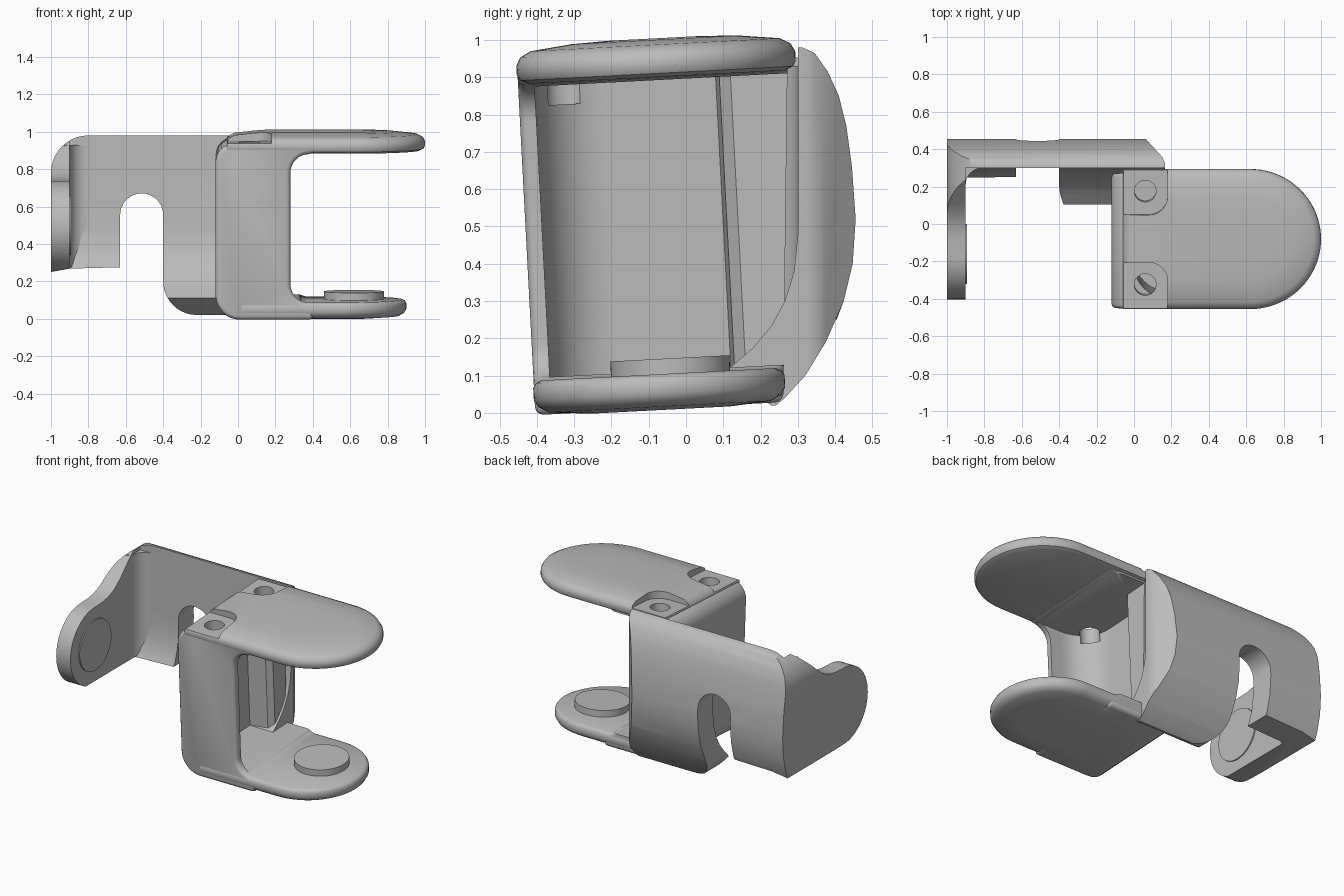
import bpy, bmesh
from math import sin, cos, radians, pi
from mathutils import Matrix, Vector

old = bpy.data.objects.get("Cube")
if old:
    bpy.data.objects.remove(old, do_unlink=True)

grey = bpy.data.materials.new("matte_grey")
grey.use_nodes = True
COLOR = (0.5, 0.5, 0.5, 1)
grey.diffuse_color = COLOR
for node in grey.node_tree.nodes:
    if node.type == 'BSDF_PRINCIPLED':
        node.inputs["Base Color"].default_value = COLOR


def arc(cx, cy, rx, a0, a1, n=8, ry=None):
    ry = ry or rx
    angles = [radians(a0 + (a1 - a0) * i / n) for i in range(n + 1)]
    return [(cx + rx * cos(a), cy + ry * sin(a)) for a in angles]


def loft(name, rings):
    """Join equal-length closed rings of 3D points and cap both ends."""
    bm = bmesh.new()
    loops = [[bm.verts.new(p) for p in ring] for ring in rings]
    n = len(loops[0])
    for a, b in zip(loops, loops[1:]):
        for i in range(n):
            j = (i + 1) % n
            bm.faces.new((a[i], a[j], b[j], b[i]))
    bm.faces.new(loops[0][::-1])
    bm.faces.new(loops[-1])
    bmesh.ops.recalc_face_normals(bm, faces=bm.faces)
    mesh = bpy.data.meshes.new(name)
    bm.to_mesh(mesh)
    bm.free()
    mesh.materials.append(grey)
    ob = bpy.data.objects.new(name, mesh)
    bpy.context.collection.objects.link(ob)
    return ob


def prism(name, pts, axis, lo, hi):
    place = {'x': lambda p, d: (d, p[0], p[1]),
             'y': lambda p, d: (p[0], d, p[1]),
             'z': lambda p, d: (p[0], p[1], d)}[axis]
    return loft(name, [[place(p, d) for p in pts] for d in (lo, hi)])


def apply(ob, mod):
    bpy.ops.object.select_all(action='DESELECT')
    bpy.context.view_layer.objects.active = ob
    ob.select_set(True)
    bpy.ops.object.modifier_apply(modifier=mod.name)


def boolean(ob, cutter, operation='DIFFERENCE'):
    mod = ob.modifiers.new("cut", 'BOOLEAN')
    mod.operation, mod.object, mod.solver = operation, cutter, 'EXACT'
    apply(ob, mod)


helpers = []


def cutter(*args):
    ob = prism(*args)
    ob.hide_render = True
    helpers.append(ob)
    return ob


# Clevis plates: rounded-end outlines stacked with inset edges
def plate(name, x0, cx, x1, y0, y1, layers):
    rings = []
    for inset, z in layers:
        mid, half = (y0 + y1) / 2, (y1 - y0) / 2 - inset
        pts = [(x0 + inset, mid - half)]
        pts += arc(cx, mid, x1 - cx - inset, -90, 90, 40, half)
        pts += [(x0 + inset, mid + half)]
        rings.append([(x, y, z) for x, y in pts])
    return loft(name, rings)


top_plate = plate("top_plate", -0.06, 0.62, 1.0, -0.432, 0.317,
                  [(0.03, 0.9), (0.008, 0.91), (0, 0.925), (0, 0.95),
                   (0.012, 0.972), (0.04, 0.987), (0.15, 1.0), (0.25, 1.004)])
bottom_plate = plate("bottom_plate", 0.02, 0.56, 0.9, -0.432, 0.243,
                     [(0.15, 0.008), (0.04, 0.017), (0.012, 0.032), (0, 0.052),
                      (0, 0.085), (0.008, 0.097), (0.022, 0.104)])

# Clevis frame: C-shaped profile, back face leaning with height
profile = [(0.4, 0.012), (0.4, 0.101)]
profile += arc(0.38, 0.202, 0.1, 270, 180)
profile += arc(0.38, 0.798, 0.1, 180, 90)
profile += [(0.4, 0.898), (0.4, 0.955)]
profile += arc(-0.02, 0.855, 0.1, 90, 180)
profile += arc(0.01, 0.142, 0.13, 180, 270)
frame = loft("clevis_frame", [[(x, -0.43, z) for x, z in profile],
                              [(x, 0.235 + 0.065 * z, z) for x, z in profile]])
bevel = frame.modifiers.new("round", 'BEVEL')
bevel.width, bevel.segments, bevel.limit_method = 0.022, 3, 'ANGLE'
bevel.angle_limit, bevel.use_clamp_overlap = radians(40), False
apply(frame, bevel)

# Hollow channel inside the frame, open towards the back
channel = [(0.6, -0.39), (0.22, -0.385)]
channel += arc(0.2, -0.2, 0.2, 265, 180, 10, 0.185)
channel += [(0, 0.1), (0.12, 0.11), (0.15, 0.14), (0.155, 0.6), (0.6, 0.6)]
boolean(frame, cutter("channel_cutter", channel, 'z', 0.112, 0.892))

# Screw pockets and holes on top of the clevis
for edge, side, hole_y in ((0.075, 1, 0.2), (-0.18, -1, -0.3)):
    corner = arc(0.08, 0.1, 0.1, 0, -90)
    pocket = [(0.18, 0.6)] + corner + [(-0.3, 0), (-0.3, 0.6)]
    pocket = [(x, edge + side * y) for x, y in pocket]
    boolean(top_plate, cutter("pocket_cutter", pocket, 'z', 0.957, 1.3))
    hole = cutter("hole_cutter", arc(0.06, hole_y, 0.058, 0, 345, 23), 'z', 0.84, 1.3)
    boolean(top_plate, hole)
    boolean(frame, hole)

pad = prism("bottom_pad", arc(0.62, -0.062, 0.16, 0, 354, 59), 'z', 0.09, 0.145)

# Tilt the whole clevis slightly about the x axis
pivot = Vector((0, -0.075, 0.5))
tilt = Matrix.Translation(pivot) @ Matrix.Rotation(radians(3), 4, 'X') @ Matrix.Translation(-pivot)
for ob in (top_plate, bottom_plate, frame, pad):
    ob.data.transform(tilt)

# Side silhouette of the arm, with rounded corners and the arched slot
outline = [(-1.1, 0.25), (-1, 0.25)] [1:]
outline += arc(-0.8, 0.78, 0.2, 180, 90, 10)
outline += [(0.165, 0.98), (0.165, 0.02)]
outline += arc(-0.22, 0.2, 0.18, 270, 180, 10)
outline += arc(-0.515, 0.555, 0.115, 0, 180, 20)
outline += [(-0.63, 0.275), (-0.9, 0.268)]
silhouette = cutter("silhouette_cutter", outline, 'y', -0.8, 0.8)

# Curved back arm
back_curve = [(0.3, 0.985), (0.345, 0.965), (0.38, 0.915), (0.41, 0.85), (0.43, 0.77),
              (0.445, 0.66), (0.455, 0.52), (0.447, 0.4), (0.423, 0.3)]
low_curve = [(0.375, 0.19), (0.32, 0.1), (0.265, 0.04), (0.235, 0.015)]
inner_curve = [(0.105, 0.11), (0.18, 0.175), (0.23, 0.235), (0.265, 0.3),
               (0.29, 0.38), (0.3, 0.48)]
arm = prism("back_arm", back_curve + low_curve + inner_curve, 'x', -1.0, 0.17)
boolean(arm, silhouette, 'INTERSECT')
end_cut = [(0.05, 0.47), (0.09, 0.425), (0.15, 0.36), (0.168, 0.32), (0.3, 0.32), (0.3, 0.6)]
boolean(arm, cutter("end_cutter", end_cut, 'z', -0.2, 1.2))

# Side ear with a rounded tip and a sweeping top edge
ear_pts = back_curve + [(0.4, 0.24)]
ear_pts += arc(-0.16, 0.495, 0.243, 270, 90, 28)
ear_pts += [(-0.08, 0.742), (-0.02, 0.753), (0.04, 0.778), (0.1, 0.825),
            (0.16, 0.885), (0.21, 0.932), (0.26, 0.97)]
ear = prism("side_ear", ear_pts, 'x', -1.0, -0.9)
boolean(ear, silhouette, 'INTERSECT')
ear_pad = prism("ear_pad", arc(-0.16, 0.5, 0.16, 0, 354, 59), 'x', -0.92, -0.893)

# Fillet between ear and arm
fillet = [(-0.93, 0.2)] + arc(-0.81, 0.21, 0.09, 180, 90) + [(-0.81, 0.33), (-0.93, 0.33)]
corner_fillet = prism("corner_fillet", fillet, 'z', 0.275, 0.93)

# Remove helpers and shade
for ob in helpers:
    bpy.data.objects.remove(ob, do_unlink=True)
bpy.ops.object.select_all(action='DESELECT')
parts = (top_plate, bottom_plate, frame, pad, arm, ear, ear_pad, corner_fillet)
for ob in parts:
    ob.select_set(True)
    bpy.context.view_layer.objects.active = ob
bpy.ops.object.shade_smooth_by_angle(angle=radians(35))
